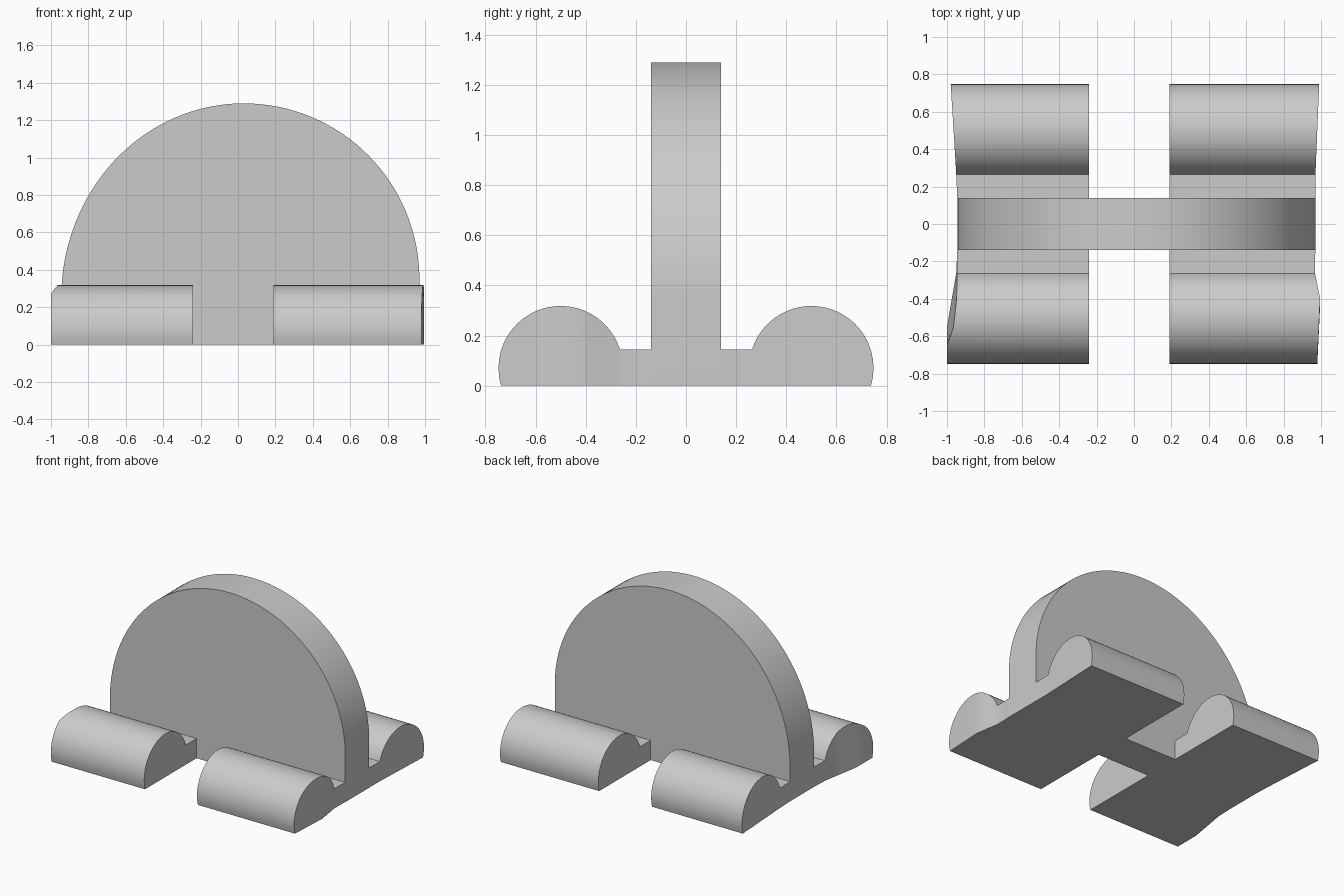
import bpy
import bmesh
from math import sin, cos, asin, sqrt, pi

cube = bpy.data.objects.get("Cube")
if cube:
    bpy.data.objects.remove(cube)

# Single plain grey
grey = bpy.data.materials.new("plain grey")
grey.use_nodes = True
colour = (0.6, 0.6, 0.6, 1)
grey.diffuse_color = colour
grey.node_tree.nodes["Principled BSDF"].inputs["Base Color"].default_value = colour

HALF = 0.14       # half thickness of the disc
WEB = 0.145       # height of the flat web
RADIUS = 0.248    # rounded bar on each foot
BAR_Y, BAR_Z = 0.5, 0.07


def finish(name, bm):
    bmesh.ops.remove_doubles(bm, verts=bm.verts, dist=0.0001)
    bmesh.ops.recalc_face_normals(bm, faces=bm.faces)
    mesh = bpy.data.meshes.new(name)
    bm.to_mesh(mesh)
    bm.free()
    mesh.materials.append(grey)
    obj = bpy.data.objects.new(name, mesh)
    bpy.context.collection.objects.link(obj)
    bpy.ops.object.select_all(action='DESELECT')
    bpy.context.view_layer.objects.active = obj
    obj.select_set(True)
    bpy.ops.object.shade_smooth_by_angle(angle=pi / 6)


def lerp(points, y):
    """Piecewise linear lookup of the outer end along y."""
    for (a, u), (b, v) in zip(points, points[1:]):
        if y <= b:
            return u + (v - u) * max(0, y - a) / (b - a)
    return points[-1][1]


# Upright disc with a slightly uneven domed outline
def arc(t):
    c = cos(t)
    width, base = (0.94, 0.35) if c > 0 else (0.975, 0.25)
    return 0.03 + width * c, base + (1.29 - base) * sin(t)


outline = [(0.97, 0)] + [arc(pi * i / 64) for i in range(65)] + [(-0.945, 0)]
bm = bmesh.new()
face = bm.faces.new([bm.verts.new((x, -HALF, z)) for x, z in outline])
new = bmesh.ops.extrude_face_region(bm, geom=[face])["geom"]
bmesh.ops.translate(bm, vec=(0, 2 * HALF, 0),
                    verts=[v for v in new if isinstance(v, bmesh.types.BMVert)])
finish("upright_disc", bm)


# Feet: flat web running out from the disc into a rounded bar
def foot(name, side, inner, low_end, high_end):
    flat = asin(BAR_Z / RADIUS)
    last = pi - asin((WEB - BAR_Z) / RADIUS)
    angles = [0, flat / 2] + [flat + (last - flat) * i / 24 for i in range(25)]
    stations = [(HALF, 0, WEB), (0.2, 0, WEB)]
    for t in reversed(angles):
        rise = RADIUS * sin(t)
        stations.append((BAR_Y + RADIUS * cos(t), max(0, BAR_Z - rise)
                         if cos(t) > 0 else 0, BAR_Z + rise))
    bm = bmesh.new()
    rings = []
    for y, low, high in stations:
        corners = [(inner, low), (lerp(low_end, y), low),
                   (lerp(high_end, y), high), (inner, high)]
        rings.append([bm.verts.new((x, side * y, z)) for x, z in corners])
    bm.faces.new(rings[0])
    for a, b in zip(rings, rings[1:]):
        for i in range(4):
            j = (i + 1) % 4
            bm.faces.new((a[i], a[j], b[j], b[i]))
    finish(name, bm)


back_right = [(0.14, -0.945), (0.26, -0.95), (0.75, -0.98)]
back_left = [(0.14, 0.97), (0.26, 0.97), (0.75, 0.99)]
front_left_low = [(0.14, 0.97), (0.25, 0.965), (0.44, 0.995), (0.75, 0.98)]
front_left_high = [(0.14, 0.97), (0.25, 0.965), (0.4, 0.995), (0.75, 0.98)]
front_right_low = [(0.14, -0.945), (0.26, -0.95), (0.55, -1.0), (0.75, -1.0)]
front_right_high = [(0.14, -0.945), (0.4, -0.948), (0.55, -0.965), (0.65, -1.0), (0.75, -1.0)]

foot("back_right_foot", 1, -0.24, back_right, back_right)
foot("back_left_foot", 1, 0.19, back_left, back_left)
foot("front_left_foot", -1, 0.19, front_left_low, front_left_high)
foot("front_right_foot", -1, -0.24, front_right_low, front_right_high)
